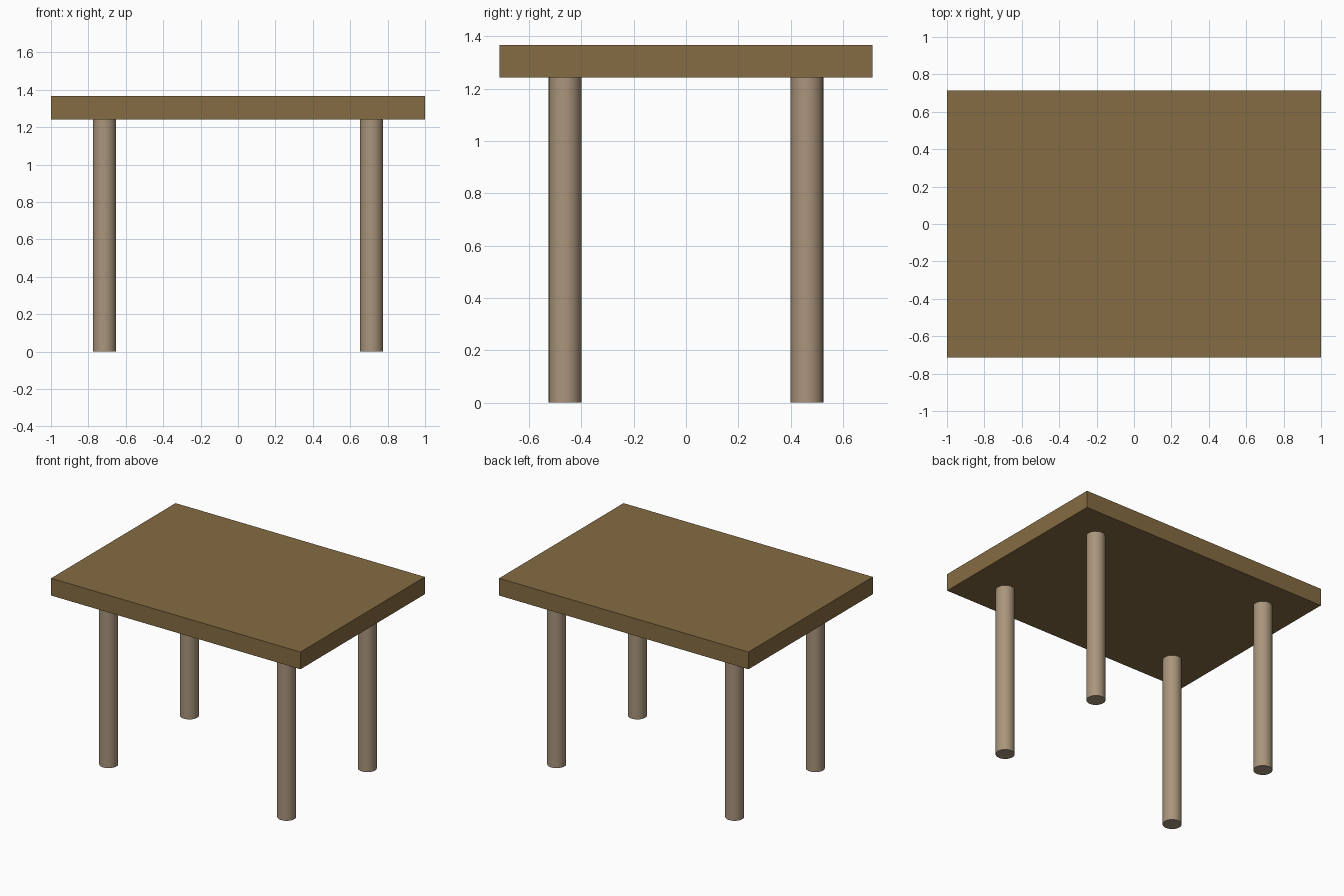
import bpy
import math

cube = bpy.data.objects.get("Cube")
if cube:
    bpy.data.objects.remove(cube, do_unlink=True)


def make_material(name, rgb):
    mat = bpy.data.materials.new(name)
    mat.use_nodes = True
    color = (*rgb, 1.0)
    mat.diffuse_color = color
    mat.node_tree.nodes["Principled BSDF"].inputs["Base Color"].default_value = color
    return mat


TOP_HEIGHT = 1.367
LEG_HEIGHT = 1.242
LEG_RADIUS = 0.0625

top_wood = make_material("brown_wood", (0.235, 0.15, 0.055))
leg_wood = make_material("pale_wood", (0.40, 0.30, 0.20))

# Rectangular slab
bpy.ops.mesh.primitive_cube_add(size=1, location=(0, 0, (TOP_HEIGHT + LEG_HEIGHT) / 2))
top = bpy.context.object
top.name = "table_top"
top.scale = (2.0, 1.426, TOP_HEIGHT - LEG_HEIGHT)
bpy.ops.object.transform_apply(location=False, rotation=False, scale=True)
top.data.materials.append(top_wood)

# Four round legs
for depth, y in (("front", -0.462), ("back", 0.462)):
    for side, x in (("right", -0.714), ("left", 0.714)):
        bpy.ops.mesh.primitive_cylinder_add(
            vertices=32, radius=LEG_RADIUS, depth=LEG_HEIGHT,
            location=(x, y, LEG_HEIGHT / 2))
        leg = bpy.context.object
        leg.name = f"{depth}_{side}_leg"
        leg.data.materials.append(leg_wood)
        bpy.ops.object.shade_smooth_by_angle(angle=math.radians(30))
